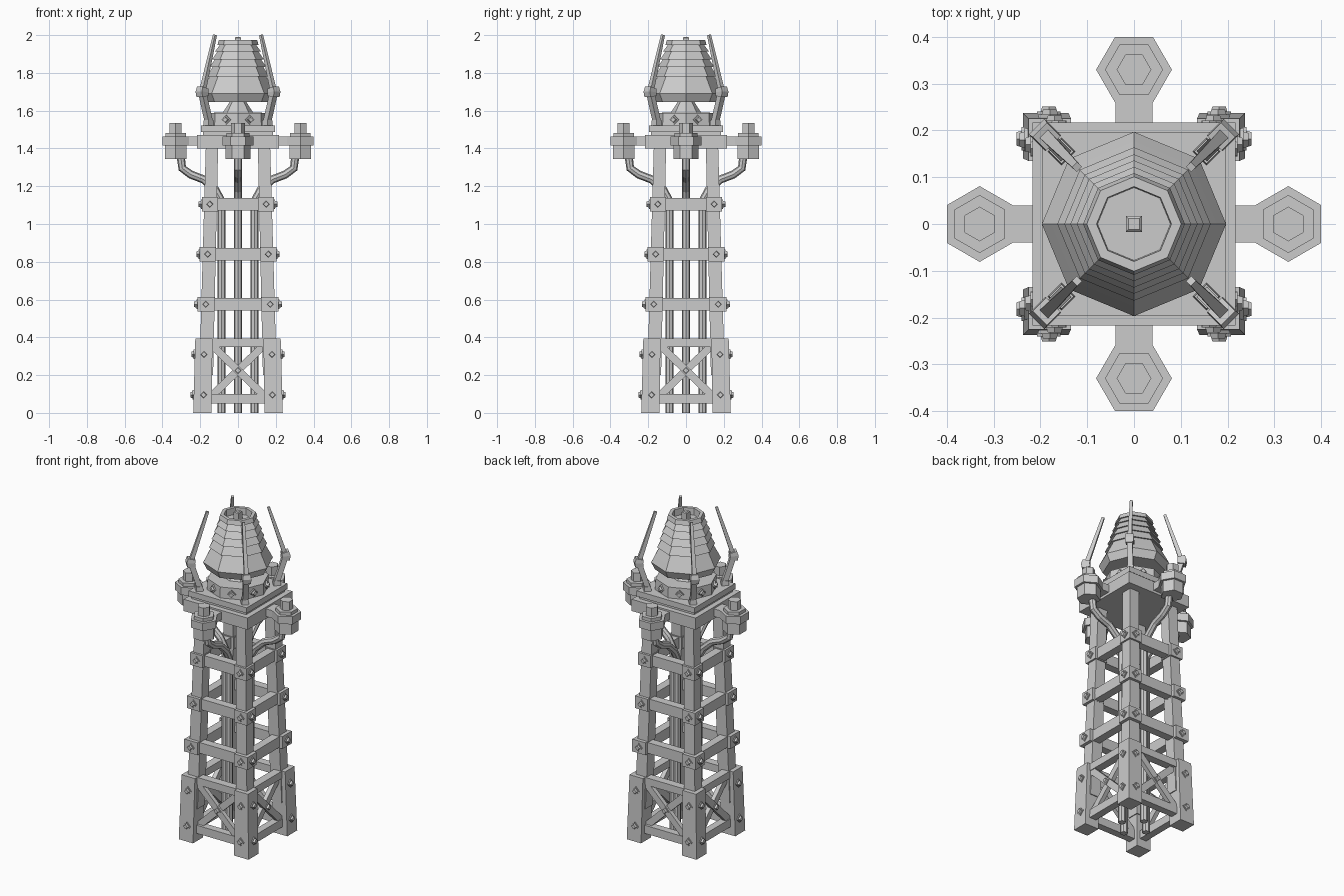
import bpy, bmesh
from math import sin, cos, pi, radians
from mathutils import Vector, Matrix

if "Cube" in bpy.data.objects:
    bpy.data.objects.remove(bpy.data.objects["Cube"])


def loft(name, rings, n_copies=1, start=0.0):
    """Skin a list of equal rings, cap the ends, repeat about z."""
    bm = bmesh.new()
    vs = [[bm.verts.new(p) for p in r] for r in rings]
    n = len(vs[0])
    for a, b in zip(vs, vs[1:]):
        for i in range(n):
            bm.faces.new((a[i], a[(i + 1) % n], b[(i + 1) % n], b[i]))
    bm.faces.new(vs[0])
    bm.faces.new(vs[-1])
    bmesh.ops.recalc_face_normals(bm, faces=bm.faces)
    me = bpy.data.meshes.new(name)
    bm.to_mesh(me)
    bm.free()
    for k in range(n_copies):
        ob = bpy.data.objects.new(name, me)
        ob.rotation_euler.z = start + k * pi / 2
        bpy.context.collection.objects.link(ob)


def ngon(n, r, z, x=0.0, y=0.0, rot=0.0):
    return [(x + r * cos(rot + 2 * pi * i / n), y + r * sin(rot + 2 * pi * i / n), z) for i in range(n)]


def rect(x0, x1, y0, y1, z):
    return [(x0, y0, z), (x1, y0, z), (x1, y1, z), (x0, y1, z)]


def box(name, x0, x1, y0, y1, z0, z1, copies=1):
    loft(name, [rect(x0, x1, y0, y1, z0), rect(x0, x1, y0, y1, z1)], copies)


def tube(name, path, radii, sides, start=0.0, rot=0.0):
    """Tube along an (x, z) path, repeated four times about z."""
    pts = [Vector((x, 0, z)) for x, z in path]
    rings = []
    for i, p in enumerate(pts):
        d = Vector()
        if i:
            d += (p - pts[i - 1]).normalized()
        if i < len(pts) - 1:
            d += (pts[i + 1] - p).normalized()
        d.normalize()
        nrm = Vector((d.z, 0, -d.x))
        rings.append([p + radii[i] * (cos(rot + 2 * pi * k / sides) * nrm + sin(rot + 2 * pi * k / sides) * Vector((0, 1, 0)))
                      for k in range(sides)])
    loft(name, rings, 4, start)


def bolt(name, x, y, z, turn=0.0, r=0.022):
    """Diamond bolt head on a washer, facing -y (optionally turned), four copies."""
    prof = [(r * 1.15, 0.012), (r * 1.15, -0.006), (r * 0.8, -0.006), (r * 0.65, -0.017)]
    m = Matrix.Rotation(turn, 3, 'Z')
    loft(name, [[m @ Vector((x + q * cos(k * pi / 2), y + d, z + q * sin(k * pi / 2))) for k in range(4)]
                for q, d in prof], 4)


# tapering corner legs and heavy boots
loft("leg", [rect(.132, .205, .132, .205, .2), rect(.105, .170, .105, .170, 1.42)], 4)
loft("boot", [rect(.140, .237, .140, .237, 0), rect(.135, .226, .135, .226, .395)], 4)
for z, c in ((.095, .182), (.31, .180)):
    for s in (-1, 1):
        bolt("boot_bolt", s * c, -.237 + .028 * z, z)

# base frame rails and crossed braces
box("lower_rail", -.15, .15, -.205, -.16, .05, .1, 4)
box("upper_rail", -.15, .15, -.205, -.155, .35, .395, 4)
for s in (-1, 1):
    w = .02
    y = -.182 + .006 * s
    a, b = Vector((-.145 * s, y, .085)), Vector((.145 * s, y, .365))
    d = (b - a).normalized()
    n = Vector((-d.z, 0, d.x)) * w
    t = Vector((0, .013, 0))
    loft("cross_brace", [[p + n + t, p - n + t, p - n - t, p + n - t] for p in (a, b)], 4)
bolt("brace_bolt", 0, -.199, .225)

# three tiers of beams with leg collars
for z, c, h in ((.575, .170, .045), (.84, .161, .043), (1.105, .149, .042)):
    box("tier_beam", -c, c, -c - .025, -c + .025, z - .033, z + .033, 4)
    loft("leg_collar", [rect(c - h, c + h, c - h, c + h, z - .038),
                        rect(c - h, c + h, c - h, c + h, z + .038)], 4)
    for s in (-1, 1):
        bolt("collar_bolt", s * c, -c - h, z)

# inner pipes bending out to the insulators
tube("pipe", [(.087, 0), (.087, 1.12), (.12, 1.18), (.18, 1.235), (.25, 1.262), (.295, 1.295), (.305, 1.37)],
     [.022] * 7, 8)

# stacked platform
box("platform_frame", -.217, .217, -.217, .217, 1.40, 1.472)
box("platform_gap", -.185, .185, -.185, .185, 1.472, 1.488)
box("platform_top", -.197, .197, -.197, .197, 1.488, 1.522)

# hexagonal insulators on arms
box("insulator_arm", .20, .30, -.04, .04, 1.415, 1.462, 4)
hexes = ((.066, 1.345), (.066, 1.415), (.081, 1.415), (.081, 1.462), (.062, 1.462),
         (.062, 1.482), (.037, 1.482), (.037, 1.535))
loft("insulator", [ngon(6, r, z, x=.33, rot=pi / 6) for r, z in hexes], 4)

# octagonal dome base with bolts and central cone
loft("dome_base", [ngon(8, .175, 1.515), ngon(8, .172, 1.588), ngon(8, .08, 1.59), ngon(8, .035, 1.66)])
for turn in (pi / 8, -pi / 8):
    bolt("dome_base_bolt", 0, -.162, 1.552, turn)

# louvred dome, hollow at the top
levels = [(.197, 1.69), (.179, 1.725), (.164, 1.78), (.149, 1.83), (.136, 1.872), (.122, 1.913), (.109, 1.948)]
prof = [(.175, 1.645)]
for i, (r, z) in enumerate(levels):
    prof.append((r, z))
    if i < len(levels) - 1:
        r2, z2 = levels[i + 1]
        prof.append((r2 - (.002 if i == 0 else .016), z2 + .004))
prof += [(.101, 1.975), (.08, 1.975), (.078, 1.935)]
loft("louvred_dome", [ngon(8, r, z) for r, z in prof])
loft("dome_post", [rect(-s, s, -s, s, z) for s, z in ((.017, 1.90), (.017, 1.985), (.012, 1.99))])

# diagonal antennae: strut, clamp and tapering rod
k = 2 ** .5
q = pi / 4
tube("antenna_foot", [(.155 * k, 1.515), (.155 * k, 1.55)], [.03, .026], 4, q, q)
tube("antenna_strut", [(.152 * k, 1.53), (.188 * k, 1.69)], [.022, .022], 4, q, q)
tube("antenna_clamp", [(.188 * k, 1.675), (.191 * k, 1.70), (.187 * k, 1.722)], [.032, .034, .03], 4, q, q)
tube("antenna_rod", [(.189 * k, 1.70), (.122 * k, 2.0)], [.018, .011], 4, q, q)
